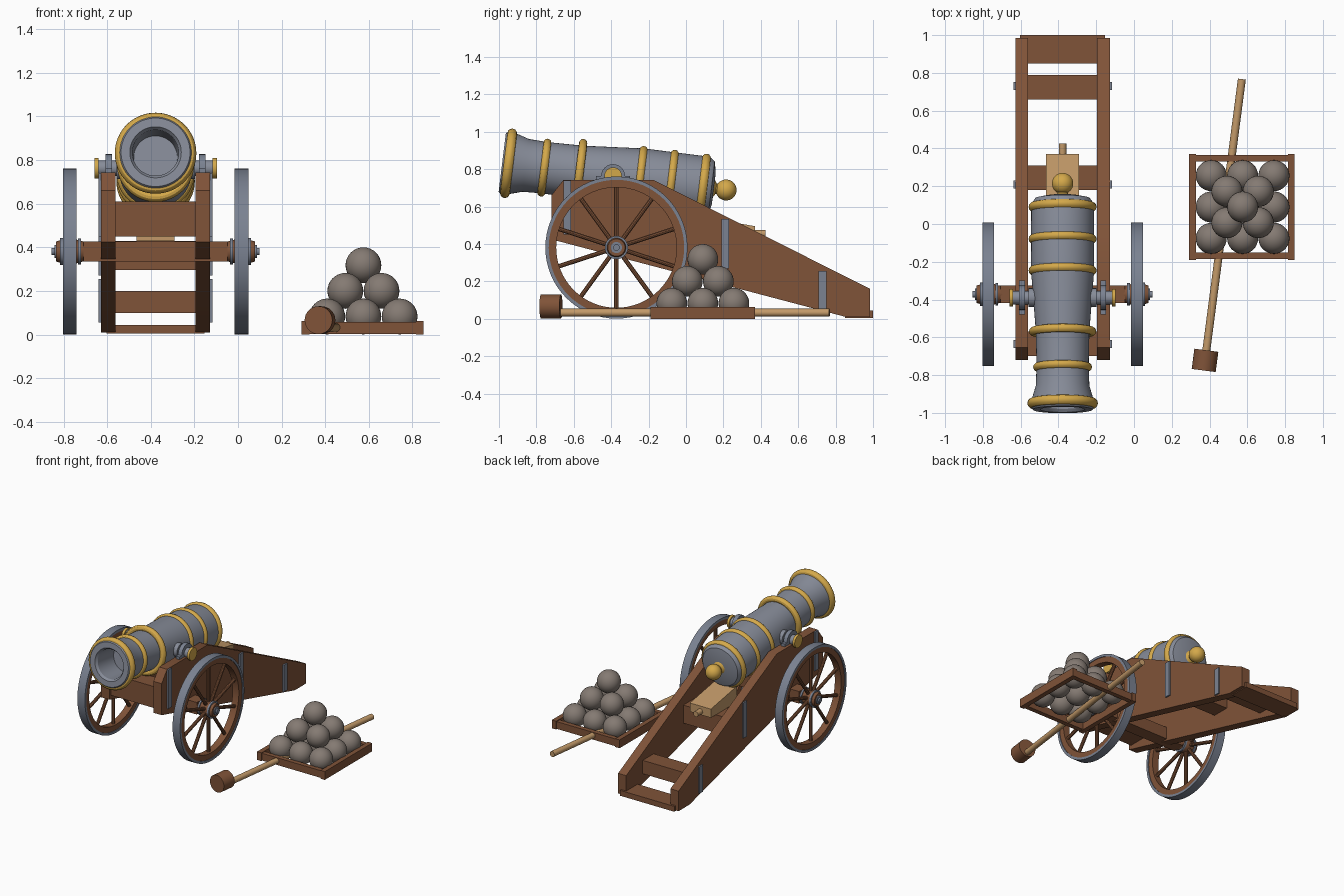
import bpy, bmesh, math
from mathutils import Matrix, Vector

if "Cube" in bpy.data.objects:
    bpy.data.objects.remove(bpy.data.objects["Cube"])

CX = -0.378                         # centre line of the cannon
WHEEL_Y, WHEEL_Z = -0.372, 0.381    # axle position
PIVOT = Vector((CX, -0.39, 0.763))  # trunnion axis
TILT = math.radians(83)             # barrel raised 7 degrees


def material(name, rgb):
    m = bpy.data.materials.new(name)
    lin = [c / 12.92 if c < 0.04 else ((c + 0.055) / 1.055) ** 2.4 for c in rgb]
    m.diffuse_color = (*lin, 1)
    m.use_nodes = True
    m.node_tree.nodes["Principled BSDF"].inputs["Base Color"].default_value = m.diffuse_color
    return m


GUN = material("gun metal", (0.53, 0.55, 0.60))
IRON = material("iron fittings", (0.48, 0.51, 0.57))
GOLD = material("brass", (0.83, 0.66, 0.29))
WOOD = material("brown wood", (0.50, 0.325, 0.22))
TAN = material("light wood", (0.76, 0.60, 0.41))
STONE = material("cannonball", (0.52, 0.48, 0.45))


def finish(name, bm, mat, matrix=Matrix()):
    bmesh.ops.remove_doubles(bm, verts=bm.verts, dist=1e-5)
    bmesh.ops.recalc_face_normals(bm, faces=bm.faces)
    me = bpy.data.meshes.new(name)
    bm.to_mesh(me)
    bm.free()
    me.materials.append(mat)
    ob = bpy.data.objects.new(name, me)
    ob.matrix_world = matrix
    bpy.context.collection.objects.link(ob)
    return ob


def box(name, mat, x, y, z):
    bm = bmesh.new()
    size = [b - a for a, b in (x, y, z)]
    mid = [(a + b) / 2 for a, b in (x, y, z)]
    bmesh.ops.create_cube(bm, size=1, matrix=Matrix.Translation(mid) @ Matrix.Diagonal((*size, 1)))
    return finish(name, bm, mat)


def prism(name, mat, pts, x0, x1):
    """Extrude a (y, z) outline along x."""
    bm = bmesh.new()
    a = [bm.verts.new((x0, y, z)) for y, z in pts]
    b = [bm.verts.new((x1, y, z)) for y, z in pts]
    bm.faces.new(a)
    bm.faces.new(b)
    for i in range(len(pts)):
        j = (i + 1) % len(pts)
        bm.faces.new((a[i], a[j], b[j], b[i]))
    return finish(name, bm, mat)


def lathe(name, mat, pts, matrix, closed=False, n=48):
    """Spin an (r, z) profile about z."""
    bm = bmesh.new()
    vs = [bm.verts.new((r, 0, z)) for r, z in pts]
    edges = [bm.edges.new(p) for p in zip(vs, vs[1:])]
    if closed:
        edges.append(bm.edges.new((vs[-1], vs[0])))
    bmesh.ops.spin(bm, geom=vs + edges, cent=(0, 0, 0), axis=(0, 0, 1), angle=2 * math.pi, steps=n)
    bmesh.ops.remove_doubles(bm, verts=bm.verts, dist=1e-5)
    return finish(name, bm, mat, matrix)


def rod(name, mat, a, b, r, n=24):
    a, b = Vector(a), Vector(b)
    d = b - a
    m = Matrix.Translation(a) @ d.to_track_quat('Z', 'Y').to_matrix().to_4x4()
    return lathe(name, mat, [(0, 0), (r, 0), (r, d.length), (0, d.length)], m, n=n)


def ball(name, mat, pos, r):
    bm = bmesh.new()
    bmesh.ops.create_uvsphere(bm, u_segments=32, v_segments=16, radius=r)
    return finish(name, bm, mat, Matrix.Translation(pos))


# Barrel with hollow bore
axis = Matrix.Translation(PIVOT) @ Matrix.Rotation(TILT, 4, 'X')
lathe("barrel", GUN, [(0, -.545), (.09, -.542), (.145, -.53), (.162, -.505), (.166, -.47),
      (.167, -.145), (.142, .178), (.138, .37), (.142, .47), (.163, .54), (.168, .583),
      (.158, .597), (.118, .597), (.106, .58), (.1, .4), (0, .4)], axis, n=64)

# Brass bands: position along barrel, outer radius, half thickness
for s, r, t in ((.563, .187, .026), (.37, .156, .021), (.18, .178, .022),
                (-.145, .18, .022), (-.313, .18, .022), (-.484, .18, .024)):
    ring = [(r - t + t * math.cos(k * math.pi / 6), s + t * math.sin(k * math.pi / 6)) for k in range(12)]
    lathe("barrel_band", GOLD, ring, axis, closed=True, n=64)

# Cascabel knob
lathe("cascabel_neck", GOLD, [(0, -.53), (.05, -.54), (.028, -.555), (.028, -.60), (0, -.60)], axis, n=32)
ball("cascabel_ball", GOLD, axis @ Vector((0, 0, -.609)), .056)

# Carriage side outline
cheek = [(-.72, .425), (-.72, .66), (-.655, .743), (-.175, .743), (0, .655), (.985, .16),
         (.985, .01), (.855, .01)]
# Trunnion strap outline: half ring with flat feet
arc = [(math.cos(k * math.pi / 12), math.sin(k * math.pi / 12)) for k in range(13)]
cap = [(PIVOT.y + .064 * c, PIVOT.z + .064 * s) for c, s in arc]
cap += [(PIVOT.y - .09, PIVOT.z), (PIVOT.y - .09, PIVOT.z - .022),
        (PIVOT.y + .09, PIVOT.z - .022), (PIVOT.y + .09, PIVOT.z)]

for side in (-1, 1):
    def X(d):
        return CX + side * d

    prism("carriage_cheek", WOOD, cheek, X(.183), X(.25))
    prism("trunnion_strap", IRON, cap, X(.2), X(.23))
    rod("trunnion", GUN, (X(.1), PIVOT.y, PIVOT.z), (X(.265), PIVOT.y, PIVOT.z), .036)
    rod("trunnion_shoulder", GUN, (X(.1), PIVOT.y, PIVOT.z), (X(.18), PIVOT.y, PIVOT.z), .05)
    rod("trunnion_cap", GOLD, (X(.262), PIVOT.y, PIVOT.z), (X(.281), PIVOT.y, PIVOT.z), .047)
    # Iron straps on the outer faces
    for y, z0, z1 in ((-.635, .45, .74), (.21, .27, .535), (.73, .055, .255)):
        box("side_strap", IRON, sorted((X(.24), X(.261))), (y - .021, y + .021), (z0, z1))

    # Wheel: tyre, felloe, spokes and hub
    wm = Matrix.Translation((X(.394), WHEEL_Y, WHEEL_Z)) @ Matrix.Rotation(side * math.pi / 2, 4, 'Y')
    lathe("tyre", IRON, [(.38, -.031), (.38, .031), (.362, .031), (.362, -.031)], wm, True, 64)
    lathe("wheel_rim", WOOD, [(.363, -.026), (.363, .026), (.322, .026), (.322, -.026)], wm, True, 64)
    for k in range(10):
        a = k * math.pi / 5
        d = Vector((0, math.sin(a), math.cos(a)))
        c = Vector((X(.394), WHEEL_Y, WHEEL_Z))
        rod("spoke", WOOD, c + d * .03, c + d * .33, .0125, 10)
    lathe("hub", WOOD, [(0, -.1), (.042, -.1), (.048, -.05), (.055, -.03), (.055, .03),
          (.046, .062), (0, .062)], wm, n=32)
    for x, r in ((.036, .062), (-.045, .06)):
        lathe("hub_band", IRON, [(r, x - .007), (r, x + .007), (.035, x + .007), (.035, x - .007)], wm, True, 32)
    lathe("hub_cap", IRON, [(0, .05), (.03, .05), (.03, .07), (.017, .07), (.017, .082), (0, .082)], wm, n=24)

# Axle and cross pieces between the cheeks
box("axle", WOOD, (CX - .33, CX + .33), (WHEEL_Y - .047, WHEEL_Y + .047), (WHEEL_Z - .045, WHEEL_Z + .045))
inner = (CX - .186, CX + .186)
box("front_transom", WOOD, inner, (-.70, -.57), (.45, .61))
box("middle_transom", WOOD, inner, (.18, .31), (.295, .43))
box("rear_transom", WOOD, inner, (.66, .79), (.10, .20))
box("trail_plate", WOOD, (CX - .225, CX + .225), (.85, 1.0), (.005, .045))

# Elevating wedge with handle
prism("wedge", TAN, [(.06, .43), (.06, .55), (.37, .495), (.37, .43)], CX - .087, CX + .087)
rod("wedge_handle", TAN, (CX, .36, .455), (CX, .425, .455), .02, 16)

# Shot tray
TX, TY, H = .571, .09, .28
for s in (-1, 1):
    box("tray_side", WOOD, sorted((TX + s * H, TX + s * (H - .036))), (TY - H, TY + H), (0, .062))
    box("tray_end", WOOD, (TX - H + .01, TX + H - .01), sorted((TY + s * (H - .006), TY + s * (H - .04))), (.003, .057))

# Pyramid of cannonballs
P = .166
for layer in range(3):
    n = 3 - layer
    for i in range(n):
        for j in range(n):
            ball("cannonball", STONE, (TX + .004 + (i - (n - 1) / 2) * P, TY + (j - (n - 1) / 2) * P,
                                       .083 + layer * P / math.sqrt(2)), .082)

# Rammer lying under the tray
d = Vector((.195, 1.487, 0)).normalized()
head = Vector((.376, -.722, .066))
rod("rammer_head", WOOD, head - d * .054, head + d * .054, .064, 32)
rod("rammer_pole", TAN, (.376, -.722, .033), (.571, .767, .033), .021, 20)

bpy.ops.object.select_all(action='SELECT')
bpy.context.view_layer.objects.active = bpy.data.objects["barrel"]
bpy.ops.object.shade_smooth_by_angle()
